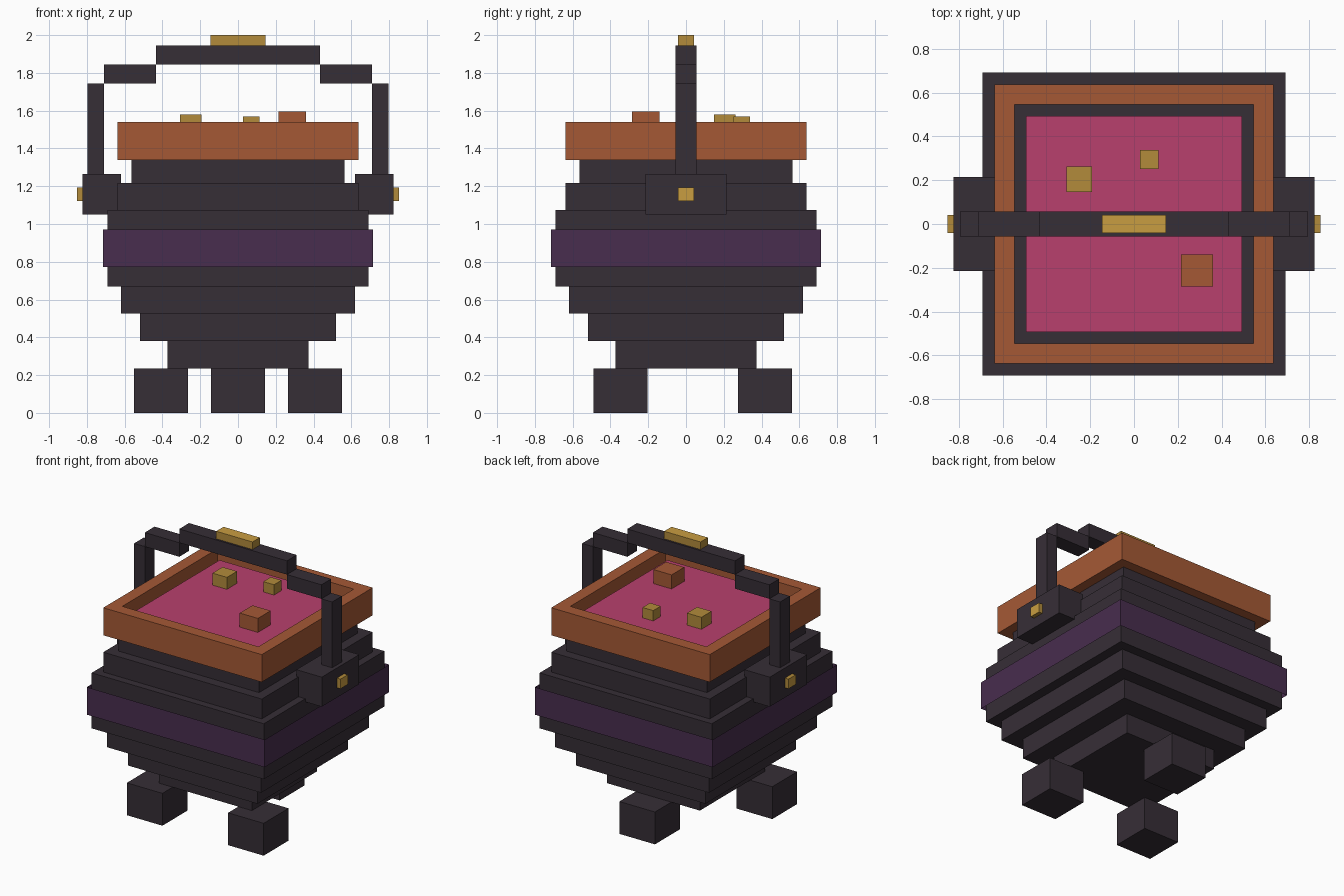
import bpy, bmesh
from mathutils import Vector

default = bpy.data.objects.get("Cube")
if default:
    bpy.data.objects.remove(default, do_unlink=True)


def material(name, hex_code):
    """Flat material from an sRGB hex colour, stored as linear values."""
    rgb = [int(hex_code[i:i + 2], 16) / 255 for i in (0, 2, 4)]
    lin = [c / 12.92 if c <= 0.04045 else ((c + 0.055) / 1.055) ** 2.4 for c in rgb]
    mat = bpy.data.materials.new(name)
    mat.use_nodes = True
    mat.diffuse_color = (*lin, 1)
    mat.node_tree.nodes["Principled BSDF"].inputs["Base Color"].default_value = (*lin, 1)
    return mat


IRON = material("dark_iron", "362E36")
PURPLE = material("purple_band", "482D4E")
COPPER = material("copper", "A55935")
PINK = material("pink_brew", "B8406D")
GOLD = material("dull_gold", "B28B3B")
BRIGHT = material("bright_gold", "C99D41")


def finish(name, bm, *mats):
    bmesh.ops.recalc_face_normals(bm, faces=bm.faces)
    mesh = bpy.data.meshes.new(name)
    bm.to_mesh(mesh)
    bm.free()
    for mat in mats:
        mesh.materials.append(mat)
    obj = bpy.data.objects.new(name, mesh)
    bpy.context.collection.objects.link(obj)
    return obj


def box(name, low, high, mat, accent=None):
    """Box between two corners; accent is a direction whose face is bright gold."""
    bm = bmesh.new()
    bmesh.ops.create_cube(bm, size=1)
    low, high = Vector(low), Vector(high)
    bmesh.ops.scale(bm, vec=high - low, verts=bm.verts)
    bmesh.ops.translate(bm, vec=(low + high) / 2, verts=bm.verts)
    obj = finish(name, bm, mat, BRIGHT)
    if accent:
        for face in obj.data.polygons:
            face.material_index = int(face.normal.dot(Vector(accent)) > 0.9)
    return obj


def square(name, half, z0, z1, mat):
    return box(name, (-half, -half, z0), (half, half, z1), mat)


# Stepped square pot
tiers = [(0.373, 0.235, 0.38), (0.52, 0.38, 0.525), (0.62, 0.525, 0.67),
         (0.692, 0.67, 1.073), (0.637, 1.073, 1.217), (0.565, 1.217, 1.34)]
for i, (half, z0, z1) in enumerate(tiers):
    square(f"pot_tier_{i + 1}", half, z0, z1, IRON)

# Painted band: an open sleeve around the widest tier
bm = bmesh.new()
bmesh.ops.create_cube(bm, size=1)
bmesh.ops.scale(bm, vec=(1.43, 1.43, 0.2), verts=bm.verts)
bmesh.ops.translate(bm, vec=(0, 0, 0.872), verts=bm.verts)
bm.normal_update()
bmesh.ops.delete(bm, geom=[f for f in bm.faces if abs(f.normal.z) > 0.9], context="FACES")
finish("pot_band", bm, PURPLE)

# Hollow copper rim: inset the top and bottom, then bridge the openings
bm = bmesh.new()
bmesh.ops.create_cube(bm, size=1)
bmesh.ops.scale(bm, vec=(1.274, 1.274, 0.2), verts=bm.verts)
bmesh.ops.translate(bm, vec=(0, 0, 1.44), verts=bm.verts)
bm.normal_update()
caps = [f for f in bm.faces if abs(f.normal.z) > 0.9]
bmesh.ops.inset_individual(bm, faces=caps, thickness=0.127)
edges = [e for f in caps for e in f.edges]
bmesh.ops.delete(bm, geom=caps, context="FACES_ONLY")
bmesh.ops.bridge_loops(bm, edges=edges)
finish("rim", bm, COPPER)

# Brew with floating lumps
square("brew", 0.493, 1.34, 1.493, PINK)
lumps = [(-0.25, 0.205, 0.058, 1.58, GOLD), (0.07, 0.295, 0.043, 1.568, GOLD),
         (0.287, -0.213, 0.073, 1.595, COPPER)]
for i, (x, y, r, top, mat) in enumerate(lumps):
    box(f"lump_{i + 1}", (x - r, y - r, 1.48), (x + r, y + r, top), mat)

# Three feet
for name, x, y in (("foot_left", 0.407, -0.348), ("foot_right", -0.407, -0.348),
                   ("foot_back", 0, 0.418)):
    r = 0.143
    box(name, (x - r, y - r, 0), (x + r, y + r, 0.235), IRON)

# Mirrored handle sides
for side, s in (("left", 1), ("right", -1)):
    def side_box(name, x0, x1, y, z0, z1, mat, accent=None):
        xs = sorted((s * x0, s * x1))
        box(f"{name}_{side}", (xs[0], -y, z0), (xs[1], y, z1), mat, accent)

    side_box("lug", 0.62, 0.824, 0.215, 1.05, 1.265, IRON)
    side_box("bolt", 0.81, 0.853, 0.042, 1.122, 1.192, GOLD, (s, 0, 0))
    side_box("handle_post", 0.71, 0.796, 0.056, 1.265, 1.743, IRON)
    side_box("handle_shoulder", 0.433, 0.71, 0.056, 1.743, 1.845, IRON)

# Handle top and grip
box("handle_bar", (-0.433, -0.056, 1.845), (0.433, 0.056, 1.945), IRON)
box("handle_grip", (-0.146, -0.042, 1.945), (0.146, 0.042, 2.0), GOLD, (0, 0, 1))
